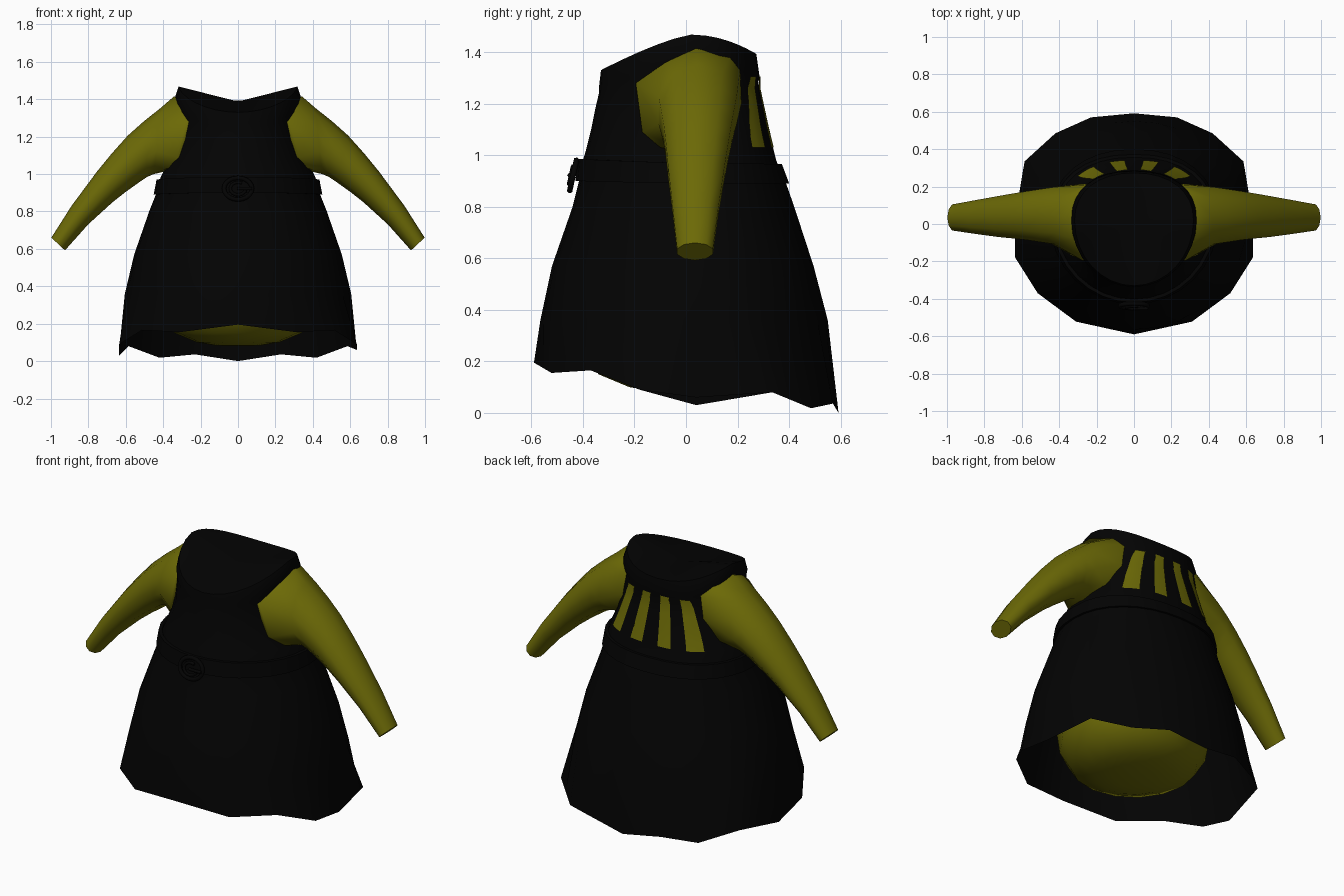
import bpy, bmesh, math
from mathutils import Vector

if "Cube" in bpy.data.objects:
    bpy.data.objects.remove(bpy.data.objects["Cube"])


def material(name, rgb):
    m = bpy.data.materials.new(name)
    m.diffuse_color = (*rgb, 1)
    m.use_nodes = True
    m.node_tree.nodes["Principled BSDF"].inputs["Base Color"].default_value = m.diffuse_color
    return m


BLACK = material("black cloth", (0.0009, 0.0009, 0.0009))
YELLOW = material("mustard cloth", (0.150, 0.143, 0.002))
N = 32      # sides of the dress
YC = 0.02   # y of the widest line of the dress


def loft(name, rings, mat, cap_start=None, cap_end=None, closed=True, angle=50):
    """Skin a list of equally long point rows; a cap is a fan to a raised centre."""
    bm = bmesh.new()
    rows = [[bm.verts.new(p) for p in r] for r in rings]
    n = len(rows[0])
    for r0, r1 in zip(rows, rows[1:]):
        for i in range(n if closed else n - 1):
            j = (i + 1) % n
            bm.faces.new((r0[i], r0[j], r1[j], r1[i]))
    for lift, row in ((cap_start, rows[0]), (cap_end, rows[-1])):
        if lift is not None:
            centre = sum((v.co for v in row), Vector()) / n
            c = bm.verts.new(centre + Vector((0, 0, lift)))
            for i in range(n):
                bm.faces.new((row[i], row[(i + 1) % n], c))
    bmesh.ops.recalc_face_normals(bm, faces=bm.faces)
    me = bpy.data.meshes.new(name)
    bm.to_mesh(me)
    bm.free()
    me.materials.append(mat)
    ob = bpy.data.objects.new(name, me)
    bpy.context.collection.objects.link(ob)
    bpy.ops.object.select_all(action='DESELECT')
    ob.select_set(True)
    bpy.context.view_layer.objects.active = ob
    bpy.ops.object.shade_smooth_by_angle(angle=math.radians(angle))
    return ob


# Dress sections: z at side, front, back, half width, front y, back y, back squareness
SECTIONS = [
    (1.468, 1.33, 1.393, .318, -.33, .273, 2.2),
    (1.415, 1.27, 1.30, .335, -.337, .286, 2.3),
    (1.38, 1.24, 1.285, .325, -.338, .28, 2.3),
    (1.20, 1.18, 1.20, .335, -.352, .298, 2.4),
    (1.10, 1.10, 1.10, .36, -.368, .32, 2.4),
    (1.02, 1.02, 1.02, .395, -.388, .34, 2.4),
    (.98, .98, .98, .415, -.40, .35, 2.3),
    (.90, .90, .90, .435, -.415, .385, 2.2),
    (.80, .80, .80, .475, -.44, .42, 2),
    (.57, .57, .57, .555, -.52, .495, 2),
    (.36, .36, .36, .605, -.565, .55, 2),
]


def ring(s, grow=0.0):
    zs, zf, zb, a, yf, yb, e = s
    pts = []
    for i in range(N):
        t = 2 * math.pi * i / N
        c, d = math.cos(t), math.sin(t)
        back = d > 0
        k = 2 / e if back else 1
        b = (yb - YC if back else YC - yf) + grow
        pts.append(((a + grow) * math.copysign(abs(c) ** k, c),
                    YC + b * math.copysign(abs(d) ** k, d),
                    zs + (zb - zs) * abs(d) ** 1.8 if back else zs + (zf - zs) * abs(d) ** 1.3))
    return pts


def section_at(z, col):
    """Half width, front y, back y, squareness at height z, along one z column."""
    for s0, s1 in zip(SECTIONS, SECTIONS[1:]):
        if s0[col] >= z >= s1[col]:
            f = (s0[col] - z) / max(s0[col] - s1[col], 1e-6)
            return [s0[k] + (s1[k] - s0[k]) * f for k in (3, 4, 5, 6)]
    return SECTIONS[0][3:]


# Uneven hem, from the front to the back; the left side mirrors it
half = [(0, -.59, .195), (.31, -.522, .155), (.515, -.37, .165), (.635, -.18, .09),
        (.635, .04, .06), (.585, .335, .08), (.42, .485, .018), (.23, .57, .036), (0, .592, .0)]
corners = half[4:] + [(-x, y, z) for x, y, z in half[-2:0:-1]] + half[:4]
corners[8] = (-.635, .04, .03)
hem = []
for i, p in enumerate(corners):
    q = corners[(i + 1) % 16]
    hem += [p, tuple((u + v) / 2 for u, v in zip(p, q))]

# Dress, closed at the neck by a shallow saddle
top = ring(SECTIONS[0])
mean_z = sum(p[2] for p in top) / N
loft("dress", [ring(s) for s in SECTIONS] + [hem], BLACK, cap_start=1.388 - mean_z)

# Rounded underbody
profile = [(.02, .08), (.12, .083), (.22, .10), (.34, .15), (.40, .25), (.42, .40),
           (.37, .70), (.28, 1.0), (.24, 1.2)]
loft("underbody", [[(r * math.cos(k * math.pi / 8), r * math.sin(k * math.pi / 8), z)
                    for k in range(16)] for r, z in profile], YELLOW, 0, 0)

# Belt
belt_top = (.97, .985, .965, *section_at(.97, 0))
belt_low = (.89, .90, .89, *section_at(.89, 0))
loft("belt", [ring(belt_top, 0.0), ring(belt_top, .018), ring(belt_low, .012),
              ring(belt_low, -.005)], BLACK, angle=30)

# Sleeves: shoulder patch outline (y, z) lying on the dress, then tapering rings
patch = [(.04, 1.415), (-.08, 1.36), (-.195, 1.28), (-.17, 1.09), (-.10, 1.03),
         (.05, 1.01), (.17, 1.07), (.215, 1.2), (.21, 1.33), (.17, 1.38)]
# top x, top z, bottom x, bottom z, centre y, half depth
tube = [(.415, 1.352, .45, 1.0, .045, .16), (.50, 1.285, .485, .985, .045, .15),
        (.59, 1.205, .53, .955, .045, .138), (.675, 1.11, .60, .905, .043, .126),
        (.755, 1.012, .67, .85, .04, .115), (.89, .83, .80, .732, .037, .093),
        (.998, .66, .925, .592, .035, .073)]
for side, label in ((1, "right_sleeve"), (-1, "left_sleeve")):
    rows = [[], []]
    for y, z in patch:
        a, yf, yb, e = section_at(z, 0)
        b, e = (yb - YC, e) if y > YC else (YC - yf, 2)
        x = a * (1 - abs((y - YC) / b) ** e) ** (1 / e)
        rows[0].append((side * (x - .02), y, z))
        rows[1].append((side * (x + .008), y, z))
    for tx, tz, bx, bz, cy, hy in tube:
        row = []
        for k in range(10):
            t = 2 * math.pi * k / 10
            c = math.cos(t)
            row.append((side * ((tx + bx) / 2 + (tx - bx) / 2 * c),
                        cy - hy * math.sin(t), (tz + bz) / 2 + (tz - bz) / 2 * c))
        rows.append(row)
    loft(label, rows, YELLOW, cap_end=0)

# Back stripes: top x range and bottom x range, laid on the back of the bodice
for side in (1, -1):
    for k, (t0, t1, b0, b1) in enumerate([(.03, .085, .05, .13), (.145, .20, .215, .298)]):
        rows = []
        for j in range(7):
            f = j / 6
            z = 1.305 - .275 * f
            a, yf, yb, e = section_at(z, 2)
            row = []
            for m in range(4):
                x = (t0 + (b0 - t0) * f) * (1 - m / 3) + (t1 + (b1 - t1) * f) * m / 3
                y = YC + (yb - YC) * (1 - (x / a) ** e) ** (1 / e)
                row.append((side * (x + .004 * x / a), y + .004, z))
            rows.append(row)
        ob = loft(f"back_stripe_{k}_{'right' if side > 0 else 'left'}", rows, YELLOW, closed=False)
        # keep the plates facing outward
        if ob.data.polygons[0].normal.y < 0:
            ob.data.flip_normals()


# Buckle: oval ring with a curved hook and a crossbar
def wire(name, pts, radius, cyclic=False):
    cu = bpy.data.curves.new(name, 'CURVE')
    cu.dimensions = '3D'
    cu.bevel_depth = radius
    cu.bevel_resolution = 1
    cu.use_fill_caps = True
    sp = cu.splines.new('POLY')
    sp.points.add(len(pts) - 1)
    for p, q in zip(sp.points, pts):
        p.co = (*q, 1)
    sp.use_cyclic_u = cyclic
    cu.materials.append(BLACK)
    bpy.context.collection.objects.link(bpy.data.objects.new(name, cu))


def oval(rx, rz, a0, a1, n, y):
    out = []
    for i in range(n):
        t = math.radians(a0 + (a1 - a0) * i / (n - 1))
        z = rz * math.sin(t)
        out.append((rx * math.cos(t), y + .22 * z, .922 + z))
    return out


wire("buckle_ring", oval(.075, .058, 0, 342, 20, -.438), .012, True)
wire("buckle_hook", oval(.042, .034, 60, 360, 12, -.446), .009)
wire("buckle_bar", [(-.005, -.452, .922), (.075, -.452, .922)], .009)
